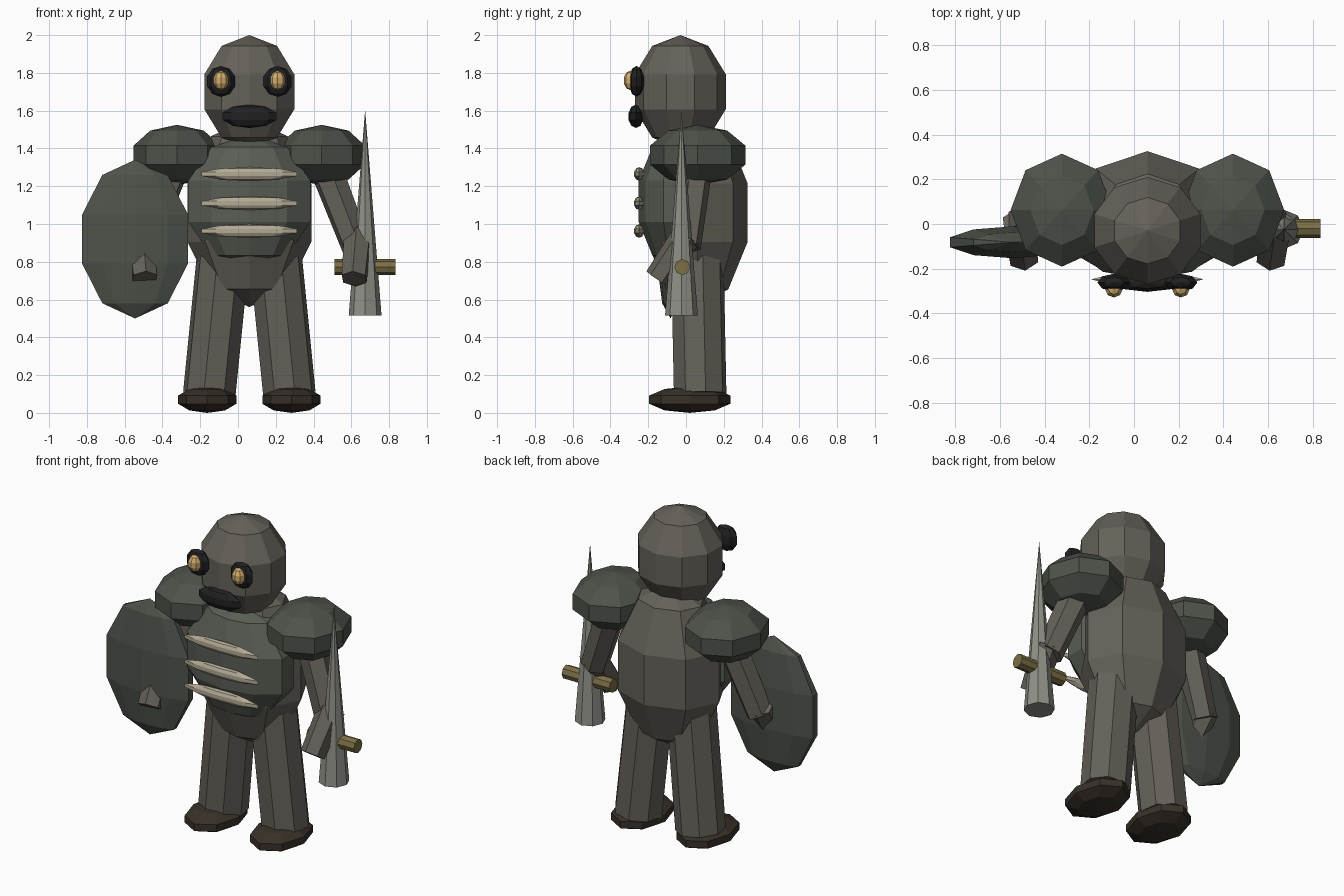
import bpy
from mathutils import Vector

if "Cube" in bpy.data.objects:
    bpy.data.objects.remove(bpy.data.objects["Cube"])

CX = 0.06  # body centre line


def mat(name, rgb):
    m = bpy.data.materials.new(name)
    m.diffuse_color = (*rgb, 1)
    m.use_nodes = True
    m.node_tree.nodes["Principled BSDF"].inputs["Base Color"].default_value = m.diffuse_color
    return m


SKIN = mat("skin", (0.13, 0.12, 0.10))
ARMOUR = mat("armour", (0.075, 0.085, 0.068))
CHEST = mat("chest", (0.10, 0.11, 0.088))
BLACK = mat("black", (0.015, 0.015, 0.016))
AMBER = mat("amber", (0.65, 0.42, 0.16))
BONE = mat("bone", (0.45, 0.40, 0.30))
STEEL = mat("steel", (0.27, 0.28, 0.24))
BRASS = mat("brass", (0.20, 0.16, 0.06))
BOOT = mat("boot", (0.04, 0.03, 0.022))


def finish(name, material):
    ob = bpy.context.object
    ob.name = name
    ob.data.materials.append(material)
    return ob


def ball(name, loc, radii, material, segs=8):
    """Low-poly ellipsoid with a flat band around its middle."""
    bpy.ops.mesh.primitive_uv_sphere_add(segments=segs, ring_count=5, radius=1, location=loc)
    bpy.context.object.scale = radii
    return finish(name, material)


def limb(name, a, b, r1, r2, material, sides=8):
    """Tapered cylinder from a to b."""
    a, b = Vector(a), Vector(b)
    d = b - a
    bpy.ops.mesh.primitive_cone_add(vertices=sides, radius1=r1, radius2=r2,
                                    depth=d.length, location=(a + b) / 2)
    bpy.context.object.rotation_euler = d.to_track_quat('Z', 'Y').to_euler()
    return finish(name, material)


# Torso, breastplate and head
ball("torso", (CX, 0.06, 1.06), (0.345, 0.28, 0.50), SKIN)
ball("breastplate", (CX, -0.06, 1.12), (0.358, 0.20, 0.355), CHEST, 10)
ball("head", (CX, -0.03, 1.70), (0.263, 0.253, 0.30), SKIN, 10)
ball("mouth", (CX, -0.265, 1.57), (0.15, 0.041, 0.062), BLACK)

# Chest ribs
for i, z in enumerate((1.265, 1.11, 0.963)):
    ball(f"chest_rib_{i + 1}", (CX, -0.248, z), (0.265, 0.028, 0.036), BONE)

# Paired parts
for s, side in ((-1, "left"), (1, "right")):
    def at(x, y, z):
        return (CX + s * x, y, z)

    ball(f"{side}_eye_socket", at(0.15, -0.262, 1.755), (0.078, 0.041, 0.082), BLACK)
    ball(f"{side}_eye", at(0.15, -0.293, 1.76), (0.041, 0.038, 0.052), AMBER)
    ball(f"{side}_shoulder_pad", at(0.383, 0.062, 1.365), (0.242, 0.266, 0.16), ARMOUR)
    limb(f"{side}_upper_arm", at(0.38, 0.06, 1.36), at(0.565, 0.0, 0.88), 0.09, 0.08, SKIN, 6)
    limb(f"{side}_forearm", at(0.575, 0.005, 0.94), at(0.555, -0.15, 0.71), 0.08, 0.072, SKIN, 6)
    limb(f"{side}_leg", at(0.14, 0.06, 0.82), at(0.212, 0.075, 0.10), 0.142, 0.142, SKIN)
    ball(f"{side}_foot", at(0.223, 0.02, 0.07), (0.162, 0.226, 0.07), BOOT)

# Shield
ball("shield", (-0.545, -0.082, 0.92), (0.31, 0.075, 0.42), ARMOUR, 10)

# Sword
limb("sword_blade", (0.673, -0.024, 0.515), (0.673, -0.024, 1.605), 0.087, 0.0, STEEL)
limb("sword_crossguard", (0.51, -0.02, 0.772), (0.835, -0.02, 0.772), 0.042, 0.042, BRASS)
